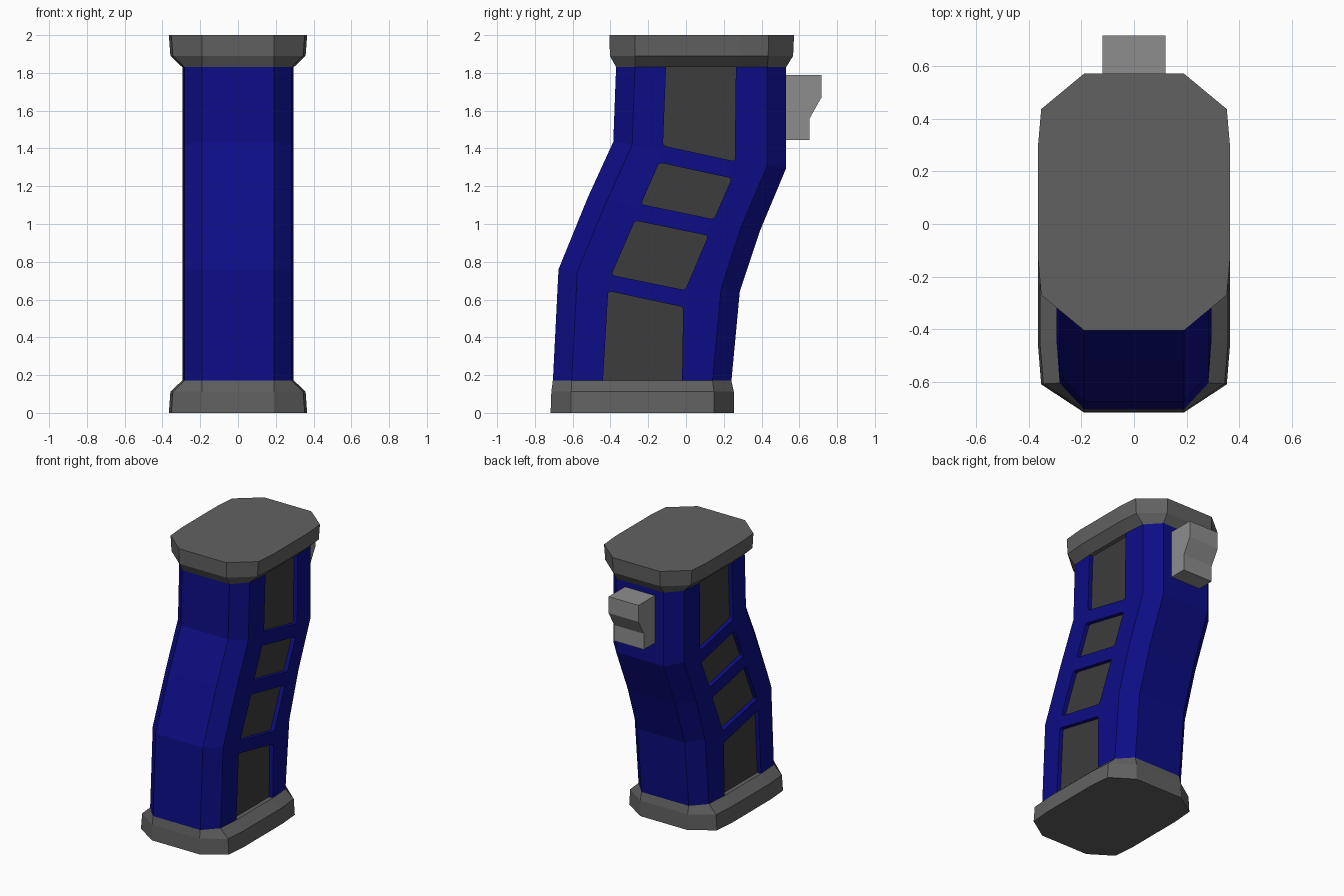
import bpy, bmesh

if "Cube" in bpy.data.objects:
    bpy.data.objects.remove(bpy.data.objects["Cube"])


def material(name, rgb):
    m = bpy.data.materials.new(name)
    m.diffuse_color = (*rgb, 1)
    m.use_nodes = True
    m.node_tree.nodes["Principled BSDF"].inputs["Base Color"].default_value = m.diffuse_color
    return m


BLUE = material("deep blue", (0.004, 0.004, 0.24))
DARK = material("dark grey panel", (0.045, 0.045, 0.045))
GREY = material("mid grey", (0.12, 0.12, 0.12))
LIGHT = material("light grey", (0.27, 0.27, 0.27))


def finish(bm, name, mats):
    bmesh.ops.recalc_face_normals(bm, faces=bm.faces[:])
    me = bpy.data.meshes.new(name)
    bm.to_mesh(me)
    bm.free()
    for m in mats:
        me.materials.append(m)
    ob = bpy.data.objects.new(name, me)
    bpy.context.collection.objects.link(ob)
    return ob


def ring(front, back, xs=(0.19, 0.283, 0.295), c1=0.1, c2=0.265):
    """Twelve-sided section from a front (y, z) point to a back one."""
    (fy, fz), (by, bz) = front, back
    half = [(xs[0], fy), (xs[1], fy + c1), (xs[2], fy + c2),
            (xs[2], by - c2), (xs[1], by - c1), (xs[0], by)]
    pts = half + [(-x, y) for x, y in reversed(half)]
    return [(x, y, fz + (bz - fz) * (y - fy) / (by - fy)) for x, y in pts]


def loft(name, rings, mats):
    bm = bmesh.new()
    loops = [[bm.verts.new(p) for p in r] for r in rings]
    for a, b in zip(loops, loops[1:]):
        for i in range(len(a)):
            j = (i + 1) % len(a)
            bm.faces.new((a[i], a[j], b[j], b[i]))
    bm.faces.new(loops[0])
    bm.faces.new(loops[-1])
    return finish(bm, name, mats)


def extrude_x(name, profile, x0, x1, mats, bevel=0):
    """Prism from a (y, z) profile; the face at x0 takes the last material."""
    bm = bmesh.new()
    a = [bm.verts.new((x0, y, z)) for y, z in profile]
    b = [bm.verts.new((x1, y, z)) for y, z in profile]
    n = len(a)
    bm.faces.new(a).material_index = len(mats) - 1
    bm.faces.new(b)
    for i in range(n):
        bm.faces.new((a[i], a[(i + 1) % n], b[(i + 1) % n], b[i]))
    if bevel:
        edges = [e for e in bm.edges if abs(e.verts[0].co.x - e.verts[1].co.x) > 1e-4]
        bmesh.ops.bevel(bm, geom=edges, offset=bevel, segments=2, profile=0.5,
                        affect='EDGES', material=0)
    return finish(bm, name, mats)


# curved grip body
body = loft("grip_body", [
    ring((-0.705, 0.165), (0.24, 0.165)),
    ring((-0.675, 0.76), (0.285, 0.645)),
    ring((-0.52, 1.14), (0.39, 0.96)),
    ring((-0.385, 1.435), (0.53, 1.295)),
    ring((-0.37, 1.835), (0.53, 1.835)),
], [BLUE, DARK])

# recessed side windows with dark floors
windows = [
    [(-0.444, 0.1), (-0.022, 0.1), (-0.015, 0.56), (-0.412, 0.645)],
    [(-0.395, 0.73), (-0.005, 0.65), (0.118, 0.938), (-0.27, 1.018)],
    [(-0.238, 1.105), (0.148, 1.025), (0.242, 1.242), (-0.142, 1.325)],
    [(-0.122, 1.415), (0.258, 1.332), (0.265, 1.9), (-0.103, 1.9)],
]
for side in (-1, 1):
    for i, w in enumerate(windows):
        cutter = extrude_x(f"window_cutter_{i}_{side}", w, side * 0.265,
                           side * 0.4, [BLUE, DARK], 0.014)
        cutter.hide_render = True
        cutter.hide_viewport = True
        mod = body.modifiers.new("window", 'BOOLEAN')
        mod.operation = 'DIFFERENCE'
        mod.solver = 'EXACT'
        mod.object = cutter

# flared end caps
wide, wider = (0.19, 0.345, 0.358), (0.19, 0.353, 0.366)
loft("bottom_cap", [
    ring((-0.717, 0), (0.255, 0), wider, 0.107),
    ring((-0.713, 0.112), (0.253, 0.112), wide, 0.105),
    ring((-0.705, 0.172), (0.24, 0.172)),
], [GREY])
loft("top_cap", [
    ring((-0.37, 1.83), (0.53, 1.83)),
    ring((-0.403, 1.89), (0.567, 1.89), wide, 0.132, 0.285),
    ring((-0.405, 2), (0.572, 2), wider, 0.135, 0.285),
], [GREY])

# rear catch
extrude_x("rear_catch", [(0.5, 1.445), (0.655, 1.445), (0.655, 1.56),
                         (0.717, 1.67), (0.717, 1.79), (0.5, 1.79)],
          -0.12, 0.12, [LIGHT])
